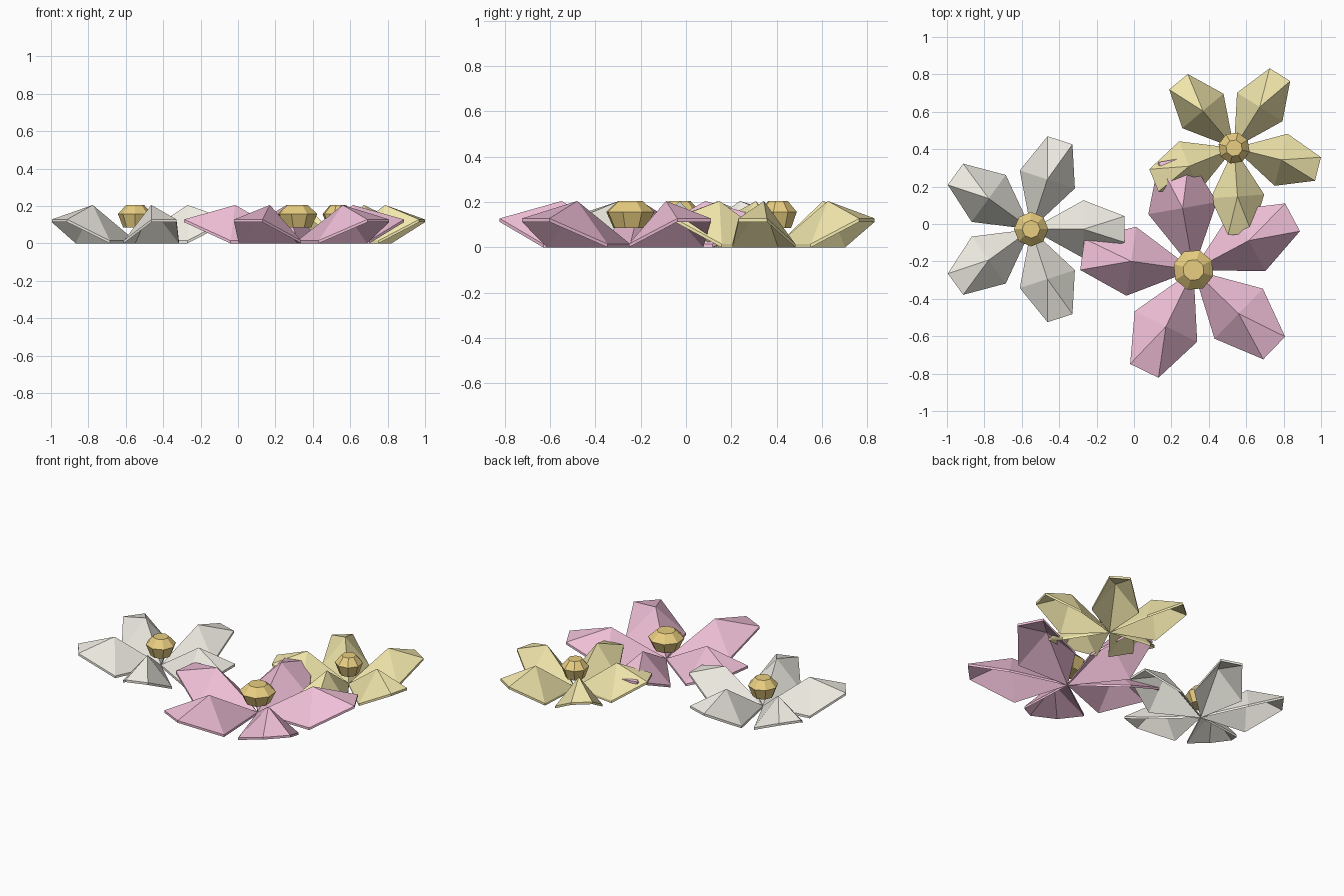
import bpy, bmesh
from math import sin, cos, pi, radians

if "Cube" in bpy.data.objects:
    bpy.data.objects.remove(bpy.data.objects["Cube"])

THICK = 0.015   # petal thickness
# petal outline: (distance along, sideways, top height), then the raised ridge point
OUTLINE = [(0.0, 0.0, 0.015), (0.28, -0.155, 0.015), (0.5, -0.07, 0.128),
           (0.5, 0.07, 0.128), (0.28, 0.155, 0.015)]
RIDGE = (0.28, 0.0, 0.205)
# centre bead rings: (radius, height)
BEAD = [(0.064, 0.085), (0.092, 0.157), (0.048, 0.205)]


def material(name, rgb):
    m = bpy.data.materials.new(name)
    m.diffuse_color = (*rgb, 1)
    m.use_nodes = True
    m.node_tree.nodes["Principled BSDF"].inputs["Base Color"].default_value = m.diffuse_color
    return m


def finish(bm, name, mat, loc):
    bmesh.ops.recalc_face_normals(bm, faces=bm.faces)
    me = bpy.data.meshes.new(name)
    bm.to_mesh(me)
    bm.free()
    me.materials.append(mat)
    ob = bpy.data.objects.new(name, me)
    ob.location = (*loc, 0)
    bpy.context.collection.objects.link(ob)


def petals(name, loc, scale, turn, mat):
    bm = bmesh.new()
    for k in range(5):
        a = turn + k * 2 * pi / 5
        c, s = cos(a) * scale, sin(a) * scale

        def layer(drop):
            return [bm.verts.new((u * c - v * s, u * s + v * c, z - drop))
                    for u, v, z in OUTLINE + [RIDGE]]
        top, low = layer(0), layer(THICK)
        for i in range(5):
            j = (i + 1) % 5
            bm.faces.new((top[i], top[j], top[5]))
            bm.faces.new((low[j], low[i], low[5]))
            bm.faces.new((top[j], top[i], low[i], low[j]))
    finish(bm, name, mat, loc)


def bead(name, loc, scale, turn, mat):
    bm = bmesh.new()
    n = 8
    rings = [[bm.verts.new((r * scale * cos(turn + 2 * pi * i / n),
                            r * scale * sin(turn + 2 * pi * i / n), z))
              for i in range(n)] for r, z in BEAD]
    for a, b in zip(rings, rings[1:]):
        for i in range(n):
            j = (i + 1) % n
            bm.faces.new((a[i], a[j], b[j], b[i]))
    bm.faces.new(rings[0][::-1])
    bm.faces.new(rings[-1])
    finish(bm, name, mat, loc)


gold = material("gold", (0.82, 0.62, 0.22))
# three blossoms: colour, centre, size, rotation
for label, rgb, loc, size, deg in [
        ("white", (0.88, 0.86, 0.78), (-0.55, -0.028), 1.0, 0),
        ("pink", (0.88, 0.53, 0.69), (0.318, -0.246), 1.2, 28),
        ("yellow", (0.90, 0.81, 0.42), (0.535, 0.406), 0.925, -14)]:
    petals(label + "_petals", loc, size, radians(deg), material(label, rgb))
    bead(label + "_flower_centre", loc, size, radians(deg), gold)
